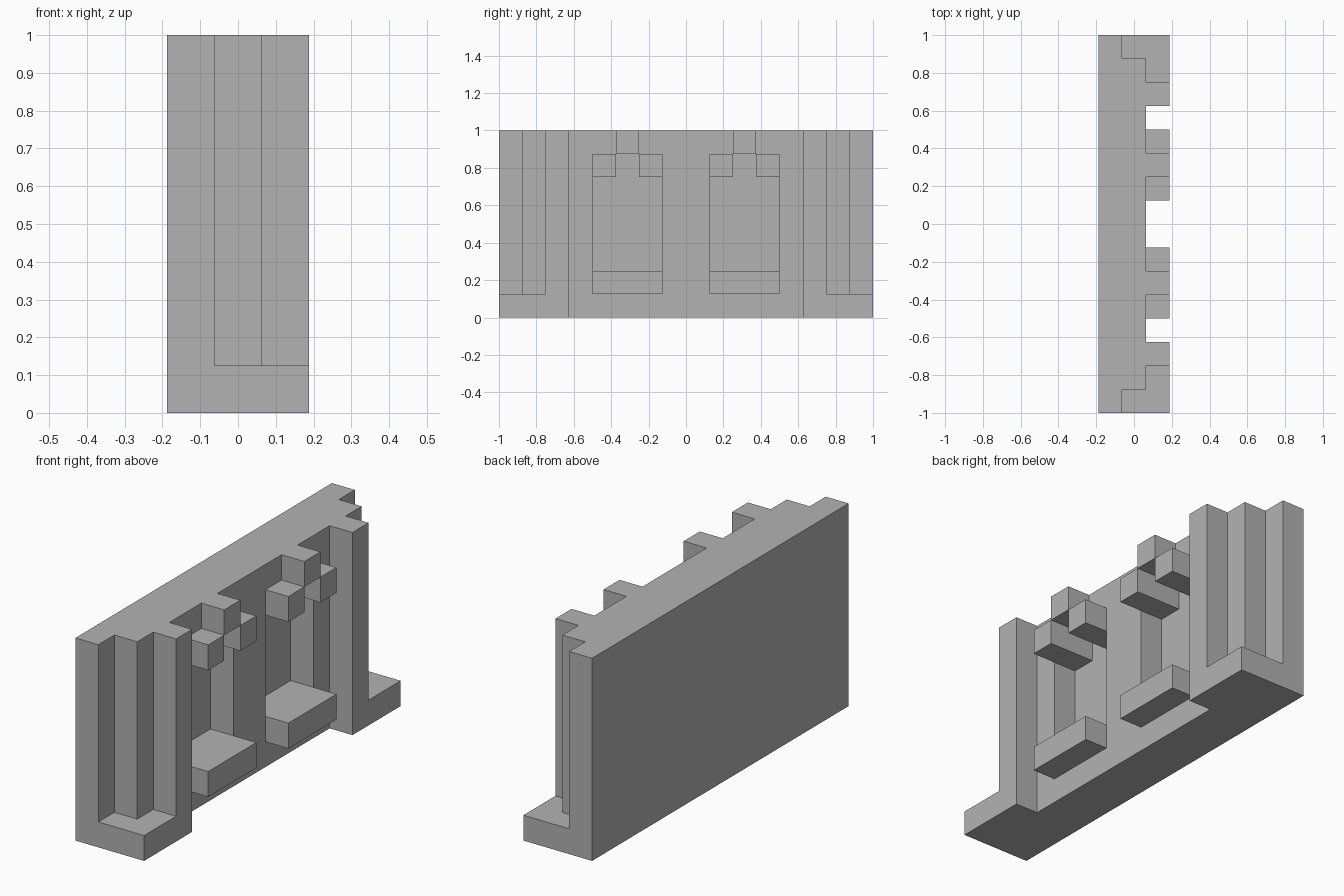
import bpy
import bmesh
from mathutils import Vector

U = 0.125                     # building module
BACK, REAR, FACE, FRONT = -1.5 * U, -0.5 * U, 0.5 * U, 1.5 * U

cube = bpy.data.objects.get("Cube")
if cube:
    bpy.data.objects.remove(cube, do_unlink=True)

stone = bpy.data.materials.new("light grey stone")
stone.use_nodes = True
stone.diffuse_color = (0.448, 0.448, 0.448, 1)
stone.node_tree.nodes["Principled BSDF"].inputs["Base Color"].default_value = stone.diffuse_color


def prism(name, outline, sweep):
    """Extrude a closed outline of 3D points along a vector."""
    bm = bmesh.new()
    face = bm.faces.new([bm.verts.new(p) for p in outline])
    top = bmesh.ops.extrude_face_region(bm, geom=[face])["geom"]
    bmesh.ops.translate(bm, vec=Vector(sweep),
                        verts=[v for v in top if isinstance(v, bmesh.types.BMVert)])
    bmesh.ops.recalc_face_normals(bm, faces=bm.faces)
    mesh = bpy.data.meshes.new(name)
    bm.to_mesh(mesh)
    bm.free()
    mesh.materials.append(stone)
    obj = bpy.data.objects.new(name, mesh)
    bpy.context.collection.objects.link(obj)
    return obj


def block(name, y0, y1, z0, z1):
    """Block standing proud of the wall face, sized in modules."""
    outline = [(FACE, y * U, z * U) for y, z in ((y0, z0), (y1, z0), (y1, z1), (y0, z1))]
    return prism(name, outline, (FRONT - FACE, 0, 0))


# Wall with stepped ends and projecting piers
half = [(FACE, 5), (FRONT, 5), (FRONT, 6), (FACE, 6), (FACE, 7), (REAR, 7), (REAR, 8), (BACK, 8)]
plan = [(x, y * U, 0) for x, y in half]
plan += [(x, -y * U, 0) for x, y in reversed(half)]
wall = prism("wall_with_piers", plan, (0, 0, 1))

for side, word in ((1, "back"), (-1, "front")):
    # Plinth filling the foot of the stepped end
    foot = [(REAR, 8), (FRONT, 8), (FRONT, 6), (FACE, 6), (FACE, 7), (REAR, 7)]
    prism(word + "_plinth", [(x, side * y * U, 0) for x, y in foot], (0, 0, U))

    # Window niche with a raised head
    c = side * 2.5
    niche = [(-1.5, 2), (1.5, 2), (1.5, 6), (0.5, 6), (0.5, 7), (-0.5, 7), (-0.5, 6), (-1.5, 6)]
    cutter = prism(word + "_niche_cutter", [(REAR, (c + y) * U, z * U) for y, z in niche],
                   (3 * U, 0, 0))
    cutter.hide_render = True
    cut = wall.modifiers.new("niche", "BOOLEAN")
    cut.operation = "DIFFERENCE"
    cut.solver = "EXACT"
    cut.object = cutter
    bpy.context.view_layer.objects.active = wall
    bpy.ops.object.modifier_apply(modifier=cut.name)
    bpy.data.objects.remove(cutter, do_unlink=True)

    # Sill and the stepped stones over the window
    block(word + "_window_sill", c - 1.5, c + 1.5, 1, 2)
    block(word + "_window_keystone", c - 0.5, c + 0.5, 7, 8)
    for s, hand in ((-1, "near"), (1, "far")):
        block(f"{word}_window_{hand}_shoulder", c + s - 0.5, c + s + 0.5, 6, 7)
